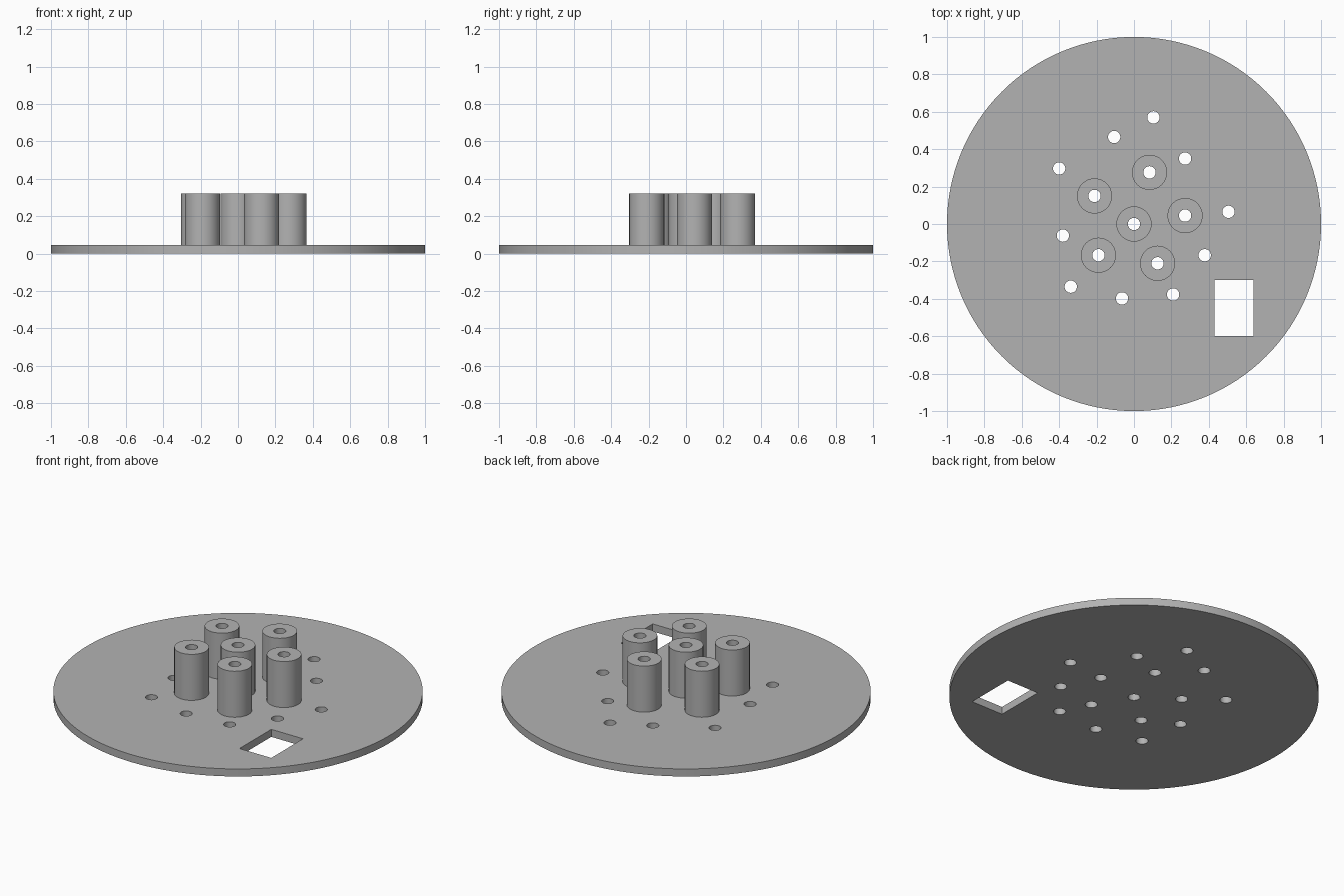
import bpy
import bmesh
import math
from mathutils import Matrix, Vector

default = bpy.data.objects.get("Cube")
if default:
    bpy.data.objects.remove(default, do_unlink=True)

PLATE_T, TOP = 0.045, 0.32
BOSS_R, HOLE_R = 0.094, 0.033
BOSSES = [(0, 0), (0.083, 0.276), (-0.211, 0.15), (0.273, 0.045),
          (-0.19, -0.167), (0.126, -0.21)]
HOLES = [(0.104, 0.57), (-0.106, 0.465), (0.273, 0.35), (-0.4, 0.297),
         (0.505, 0.065), (-0.38, -0.062), (0.378, -0.167),
         (-0.338, -0.335), (-0.064, -0.398), (0.209, -0.377)]

# Single grey plastic
grey = bpy.data.materials.new("grey")
grey.use_nodes = True
colour = (0.45, 0.45, 0.45, 1)
grey.diffuse_color = colour
grey.node_tree.nodes["Principled BSDF"].inputs["Base Color"].default_value = colour


def cylinder(bm, x, y, r, z0, z1, segments):
    bmesh.ops.create_cone(bm, cap_ends=True, segments=segments, radius1=r, radius2=r,
                          depth=z1 - z0,
                          matrix=Matrix.Translation((x, y, (z0 + z1) / 2)))


def finish(name, bm):
    mesh = bpy.data.meshes.new(name)
    bm.to_mesh(mesh)
    bm.free()
    mesh.materials.append(grey)
    obj = bpy.data.objects.new(name, mesh)
    bpy.context.collection.objects.link(obj)
    return obj


def activate(obj):
    bpy.ops.object.select_all(action='DESELECT')
    obj.select_set(True)
    bpy.context.view_layer.objects.active = obj


def smooth(obj):
    activate(obj)
    bpy.ops.object.shade_smooth_by_angle(angle=math.radians(30))


# Round base plate
bm = bmesh.new()
cylinder(bm, 0, 0, 1, 0, PLATE_T, 128)
plate = finish("base_plate", bm)

# Cutter: every round hole plus the rectangular window
bm = bmesh.new()
for x, y in BOSSES + HOLES:
    cylinder(bm, x, y, HOLE_R, -0.1, 0.2, 32)
bmesh.ops.create_cube(bm, size=1, matrix=Matrix.LocRotScale(
    Vector((0.535, -0.45, 0)), None, Vector((0.21, 0.3, 0.4))))
cutter = finish("hole_cutter", bm)
cutter.hide_render = True

cut = plate.modifiers.new("holes", 'BOOLEAN')
cut.operation = 'DIFFERENCE'
cut.solver = 'EXACT'
cut.object = cutter
activate(plate)
bpy.ops.object.modifier_apply(modifier=cut.name)
bpy.data.objects.remove(cutter, do_unlink=True)
smooth(plate)


def boss(name, x, y):
    """Hollow standoff: a rectangular wall profile spun around its axis."""
    bm = bmesh.new()
    profile = [(HOLE_R, PLATE_T), (BOSS_R, PLATE_T), (BOSS_R, TOP), (HOLE_R, TOP)]
    verts = [bm.verts.new((r, 0, z)) for r, z in profile]
    edges = [bm.edges.new((verts[i - 1], verts[i])) for i in range(4)]
    bmesh.ops.spin(bm, geom=verts + edges, cent=(0, 0, 0), axis=(0, 0, 1),
                   angle=math.tau, steps=32, use_merge=True)
    bmesh.ops.remove_doubles(bm, verts=bm.verts, dist=0.0001)
    bmesh.ops.recalc_face_normals(bm, faces=bm.faces)
    obj = finish(name, bm)
    obj.location = (x, y, 0)
    smooth(obj)


# Standoffs: one in the middle, five around it
for i, (x, y) in enumerate(BOSSES):
    boss("centre_standoff" if i == 0 else f"outer_standoff_{i}", x, y)
